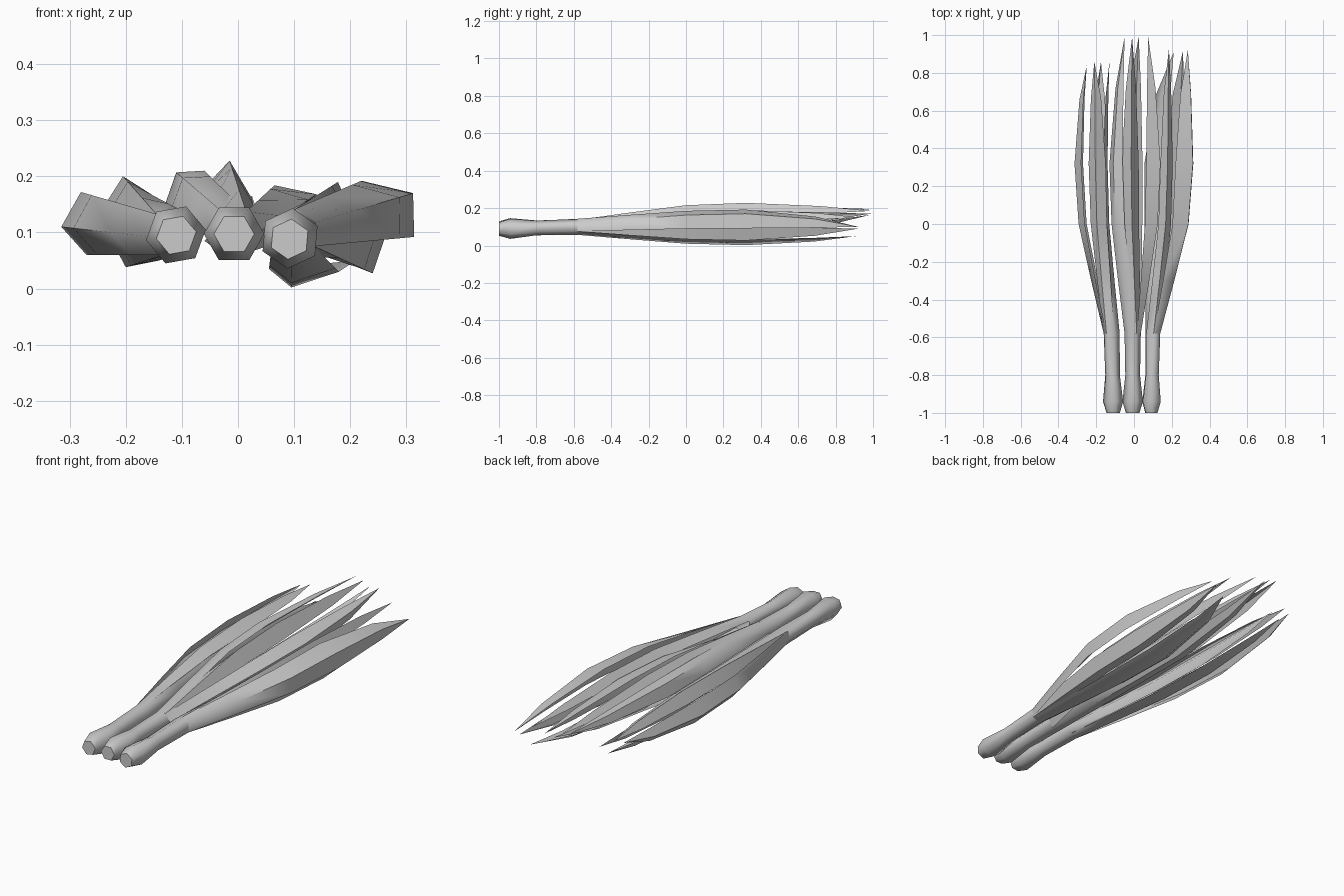
import bpy, bmesh
from math import cos, sin, radians
from mathutils import Vector

if "Cube" in bpy.data.objects:
    bpy.data.objects.remove(bpy.data.objects["Cube"])

NECK_Y, NECK_R = -.58, .043


def finish(bm, name, angle):
    me = bpy.data.meshes.new(name)
    bm.to_mesh(me)
    bm.free()
    ob = bpy.data.objects.new(name, me)
    bpy.context.collection.objects.link(ob)
    bpy.ops.object.select_all(action='DESELECT')
    ob.select_set(True)
    bpy.context.view_layer.objects.active = ob
    bpy.ops.object.shade_smooth_by_angle(angle=radians(angle))
    return ob


def ring_point(cx, y, cz, r, deg):
    a = radians(deg)
    return Vector((cx + r * cos(a), y, cz + r * sin(a)))


def add_stalk(bm, x0, x1, z0, z1, turn):
    # six-sided bulb and neck with a flat root end
    rings = []
    for y, r, t in ((-1, .036, 0), (-.94, .054, .1), (-.8, .039, .45), (NECK_Y, NECK_R, 1)):
        cx, cz = x0 + (x1 - x0) * t, z0 + (z1 - z0) * t
        rings.append([bm.verts.new(ring_point(cx, y, cz, r, turn + 60 * i)) for i in range(6)])
    faces = []
    for a, b in zip(rings, rings[1:]):
        for i in range(6):
            j = (i + 1) % 6
            faces.append(bm.faces.new((a[i], b[i], b[j], a[j])))
    root = bm.faces.new(rings[0])
    bmesh.ops.recalc_face_normals(bm, faces=faces + [root])
    for e in root.edges:
        e.smooth = False
    return rings[-1]


def add_leaf(bm, neck, turn, ang, mid, tip):
    # folded leaf: edge, keel, edge, growing from three neck corners to a point
    k = round((ang - turn) / 60)
    start = [neck[(k + d) % 6] for d in (1, 0, -1)]
    base = [v.co.copy() for v in start]
    wide = [Vector((x, .32, z)) for x, z in mid]
    end = Vector(tip)
    rows = []
    for t, y in ((.43, -.3), (.86, 0)):
        row = [b.lerp(w, t) for b, w in zip(base, wide)]
        for p in row:
            p.y = y
        rows.append(row)
    rows.append(wide)
    rows.append([w.lerp(end, .4) + Vector((0, .13, 0)) for w in wide])
    vs = [start] + [[bm.verts.new(p) for p in r] for r in rows]
    for a, b in zip(vs, vs[1:]):
        for i in range(2):
            bm.faces.new((a[i], a[i + 1], b[i + 1], b[i]))
    point = bm.verts.new(end)
    for i in range(2):
        bm.faces.new((vs[-1][i], vs[-1][i + 1], point))


# each plant: neck path, hexagon turn, then leaves (angle, edge-keel-edge, tip)
plants = {
    "left": ((-.11, -.118, .095, .1), 10, [
        (180, ((-.28, .172), (-.315, .11), (-.27, .06))[::1], (-.25, .84, .155)),
        (100, ((-.24, .145), (-.205, .20), (-.15, .165)), (-.21, .86, .16)),
        (260, ((-.14, .05), (-.2, .038), (-.225, .085)), (-.175, .86, .09)),
        (20, ((-.165, .15), (-.14, .115), (-.15, .065)), (-.13, .86, .11))]),
    "middle": ((-.007, -.007, .097, .1), 0, [
        (140, ((-.13, .15), (-.11, .207), (-.06, .21)), (-.05, .99, .195)),
        (80, ((-.065, .175), (-.015, .228), (.025, .16)), (-.01, .99, .185)),
        (20, ((.065, .184), (.14, .168), (.125, .10)), (.075, .99, .17)),
        (280, ((.045, .10), (.005, .055), (-.06, .085)), (.025, .99, .165))]),
    "right": ((.092, .1, .088, .1), 25, [
        (90, ((.14, .15), (.178, .19), (.205, .13)), (.185, .93, .15)),
        (30, ((.22, .192), (.312, .17), (.314, .092)), (.285, .92, .10)),
        (330, ((.265, .10), (.24, .027), (.17, .055)), (.26, .92, .09)),
        (260, ((.18, .03), (.095, .002), (.055, .035)), (.21, .91, .05))]),
}
# the first left leaf lists its edges bottom to top, like the neck corners
first = plants["left"][2][0]
plants["left"][2][0] = (first[0], first[1][::-1], first[2])

for side, (path, turn, leaves) in plants.items():
    bm = bmesh.new()
    neck = add_stalk(bm, *path, turn)
    for ang, mid, tip in leaves:
        add_leaf(bm, neck, turn, ang, mid, tip)
    # drop doubled faces, keep neck and leaves joined
    finish(bm, f"{side}_spring_onion", 65)
